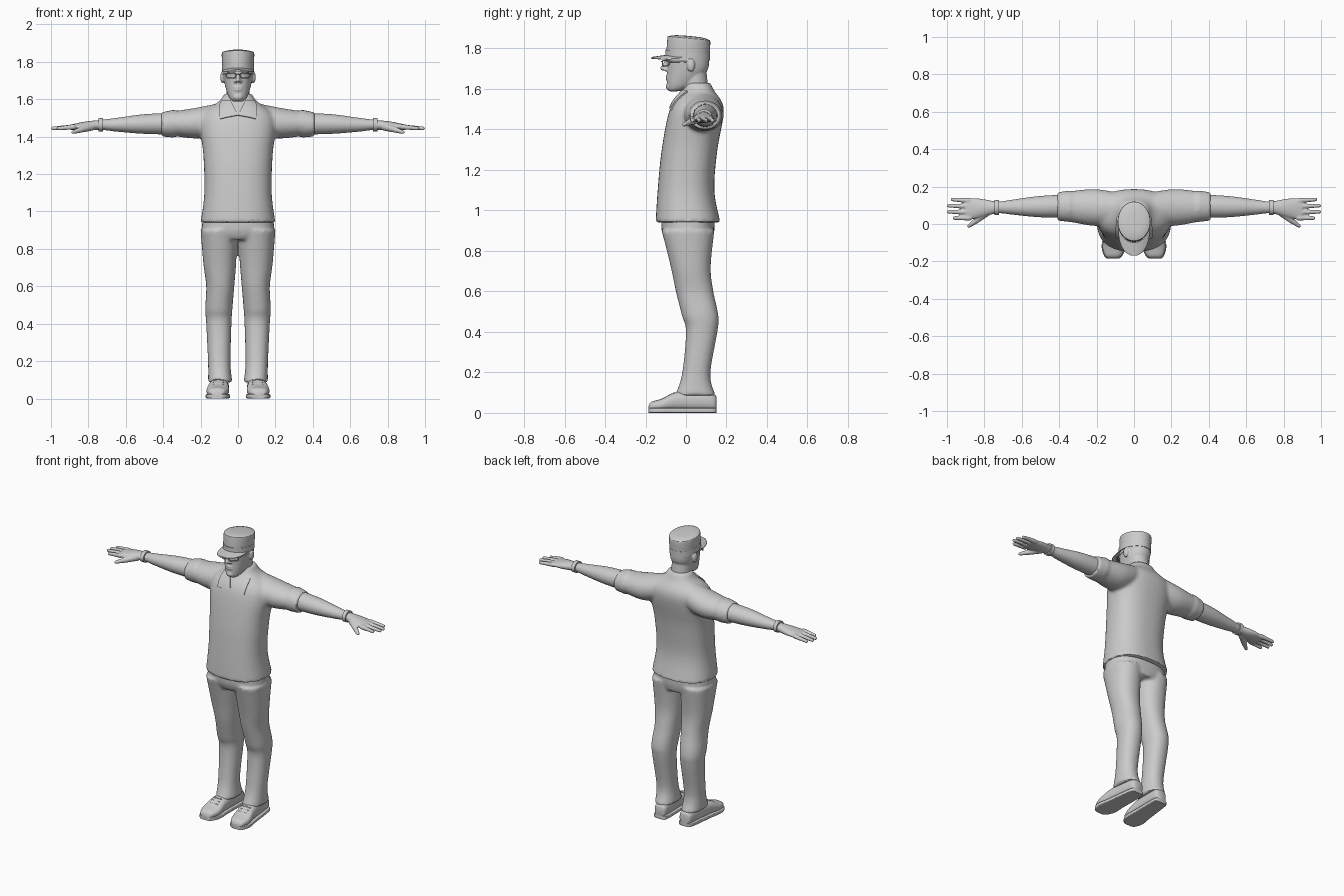
import bpy, bmesh, math
from mathutils import Vector, Matrix

if "Cube" in bpy.data.objects:
    bpy.data.objects.remove(bpy.data.objects["Cube"])

clay = bpy.data.materials.new("light grey")
clay.use_nodes = True
grey = (0.6, 0.6, 0.6, 1)
clay.diffuse_color = grey
clay.node_tree.nodes["Principled BSDF"].inputs["Base Color"].default_value = grey


def spline(rings, steps):
    """Smoothly interpolate rows of numbers."""
    rows = [Vector(ring) for ring in rings]
    last = len(rows) - 1
    result = []
    for i in range(last):
        start, end = rows[i], rows[i + 1]
        leave = (end - rows[max(i - 1, 0)]) / 2
        arrive = (rows[min(i + 2, last)] - start) / 2
        for step in range(steps):
            t = step / steps
            blend = t * t * (3 - 2 * t)
            result.append(start.lerp(end, blend) + leave * t * (1 - t) ** 2
                          - arrive * t * t * (1 - t))
    return result + [rows[last]]


def rounded(value, power):
    return math.copysign(abs(value) ** (2 / power), value)


def loft(bm, axis, rings, power=2, sides=40, steps=5, bend=None):
    """Rings are (position, low a, high a, low b, high b) along an axis."""
    loops = []
    for t, a_low, a_high, b_low, b_high in spline(rings, steps):
        loop = []
        for k in range(sides):
            angle = math.tau * k / sides
            a = (a_low + a_high + (a_high - a_low) * rounded(math.cos(angle), power)) / 2
            b = (b_low + b_high + (b_high - b_low) * rounded(math.sin(angle), power)) / 2
            point = Vector({"x": (t, a, b), "y": (a, t, b), "z": (a, b, t)}[axis])
            if bend:
                point.z += bend(point)
            loop.append(bm.verts.new(point))
        loops.append(loop)
    for lower, upper in zip(loops, loops[1:]):
        for k in range(sides):
            bm.faces.new((lower[k - 1], lower[k], upper[k], upper[k - 1]))
    bm.faces.new(loops[0])
    bm.faces.new(loops[-1])


def upright(bm, rows, **options):
    """Symmetric loft from (height, half width, front, back)."""
    loft(bm, "z", [(z, -half, half, front, back) for z, half, front, back in rows], **options)


def ball(bm, centre, size):
    place = Matrix.Translation(centre) @ Matrix.Diagonal((*size, 1))
    bmesh.ops.create_uvsphere(bm, u_segments=16, v_segments=10, radius=1, matrix=place)


def rod(bm, start, end, start_radius, end_radius):
    """Tapered rod with round ends."""
    start, end = Vector(start), Vector(end)
    along = end - start
    turn = along.to_track_quat("Z", "Y").to_matrix().to_4x4()
    bmesh.ops.create_cone(bm, cap_ends=True, segments=12, radius1=start_radius,
                          radius2=end_radius, depth=along.length,
                          matrix=Matrix.Translation((start + end) / 2) @ turn)
    ball(bm, start, [start_radius] * 3)
    ball(bm, end, [end_radius] * 3)


def finish(name, bm, voxel=0, mirror=False, wrap=None):
    """Turn the mesh into an object with its modifiers baked in."""
    bmesh.ops.recalc_face_normals(bm, faces=bm.faces)
    mesh = bpy.data.meshes.new(name)
    bm.to_mesh(mesh)
    bm.free()
    part = bpy.data.objects.new(name, mesh)
    bpy.context.collection.objects.link(part)
    if wrap:
        shrink = part.modifiers.new("wrap", "SHRINKWRAP")
        shrink.target, shrink.offset = wrap, 0.007
        part.modifiers.new("thick", "SOLIDIFY").thickness = 0.009
    if mirror:
        part.modifiers.new("mirror", "MIRROR").use_mirror_merge = False
    if voxel:
        part.modifiers.new("fuse", "REMESH").voxel_size = voxel
        part.modifiers.new("soften", "SMOOTH").iterations = 4
    graph = bpy.context.evaluated_depsgraph_get()
    baked = bpy.data.meshes.new_from_object(part.evaluated_get(graph))
    part.modifiers.clear()
    part.data = baked
    baked.materials.clear()
    baked.materials.append(clay)
    bpy.ops.object.select_all(action="DESELECT")
    part.select_set(True)
    bpy.context.view_layer.objects.active = part
    bpy.ops.object.shade_smooth_by_angle(angle=math.radians(45))
    return part


# Shirt: torso, short sleeves and turned cuffs fused together
bm = bmesh.new()
upright(bm, [(.94, .2, -.15, .17), (1.1, .18, -.14, .14), (1.3, .185, -.12, .155),
             (1.5, .2, -.08, .187), (1.59, .1, -.02, .14), (1.63, .074, 0, .12)], power=2.4)
for side in (1, -1):
    sleeve = [(.1, 0, .17, 1.42, 1.58), (.22, -.01, .187, 1.39, 1.555), (.38, .02, .17, 1.41, 1.53)]
    cuff = [(.34, .01, .18, 1.395, 1.545), (.41, .017, .17, 1.4, 1.53)]
    for rings in (sleeve, cuff):
        loft(bm, "x", [(side * x, *ring) for x, *ring in rings])
shirt = finish("shirt", bm, voxel=.011)

# Shirt collar flaps
bm = bmesh.new()
inner, tip, shoulder, neck = map(Vector, ((0, -.09, 1.52), (.1, -.09, 1.5), (.1, 0, 1.6), (.04, -.03, 1.6)))
count = 8
grid = [[bm.verts.new(inner.lerp(tip, i / count).lerp(neck.lerp(shoulder, i / count), j / count))
         for j in range(count + 1)] for i in range(count + 1)]
for row, following in zip(grid, grid[1:]):
    for j in range(count):
        bm.faces.new((row[j], following[j], following[j + 1], row[j + 1]))
finish("collar_flaps", bm, mirror=True, wrap=shirt)

# Trousers: two legs and the hips
bm = bmesh.new()
upright(bm, [(.85, .12, -.1, .13), (.9, .19, -.12, .14), (1, .18, -.12, .14)], power=2.5)
for side in (1, -1):
    leg = [(.085, .03, .16, -.055, .147), (.19, .04, .16, -.02, .12), (.4, .035, .17, 0, .155),
           (.48, .03, .175, -.02, .16), (.6, .02, .17, -.05, .135), (.72, .01, .185, -.075, .122),
           (.9, 0, .2, -.12, .14)]
    loft(bm, "z", [(z, side * inside, side * outside, front, back)
                   for z, inside, outside, front, back in leg], power=2.2)
finish("trousers", bm, voxel=.01)

# Shoes and soles share one outline of (y, half width, top)
outline = [(-.185, .025, .035), (-.17, .044, .055), (-.12, .06, .07), (-.04, .053, .105),
           (.1, .045, .105), (.14, .038, .09), (.15, .025, .08)]


def foot(bm, flare, bottom, top_limit, power):
    rings = []
    for y, half, top in outline:
        middle = .1 - y / 15
        half += flare
        rings.append((y, middle - half, middle + half, bottom, min(top, top_limit)))
    loft(bm, "y", rings, power=power)


bm = bmesh.new()
foot(bm, flare=0, bottom=.01, top_limit=1, power=2.5)
for lace in range(3):
    y, z = -.1 + lace * .02, .075 + lace * .011
    rod(bm, (.08, y, z), (.13, y, z), .005, .005)
finish("shoes", bm, mirror=True)
bm = bmesh.new()
foot(bm, flare=.005, bottom=0, top_limit=.024, power=7)
finish("shoe_soles", bm, mirror=True)

# Forearms and hands
bm = bmesh.new()
loft(bm, "x", [(.3, .035, .16, 1.41, 1.53), (.5, .036, .15, 1.415, 1.52), (.65, .05, .13, 1.427, 1.5),
               (.73, .057, .12, 1.436, 1.49), (.82, .035, .135, 1.432, 1.48), (.9, .02, .137, 1.437, 1.463)])
for finger, reach in enumerate((.97, .99, .99, .96)):
    knuckle = (.88, .125 - finger * .031, 1.452)
    rod(bm, knuckle, (reach, .131 - finger * .033, 1.444), .0145, .01)
thumb = (.84, .02, 1.437)
rod(bm, (.785, .065, 1.453), thumb, .022, .016)
rod(bm, thumb, (.882, -.01, 1.424), .016, .01)
finish("arms_and_hands", bm, voxel=.0045, mirror=True)

# Wrist bands
bm = bmesh.new()
band = (.048, .128, 1.428, 1.5)
loft(bm, "x", [(.723, *band), (.747, *band)], steps=1)
finish("wrist_bands", bm, mirror=True)

# Head: neck, skull, chin, nose, mouth, brows and ears
bm = bmesh.new()
upright(bm, [(1.5, .063, -.02, .12), (1.7, .06, -.02, .1)])
upright(bm, [(1.588, .025, -.08, -.045), (1.6, .042, -.09, 0), (1.63, .057, -.094, .05),
             (1.69, .073, -.094, .105), (1.75, .08, -.096, .114), (1.8, .078, -.09, .11)], power=2.2)
ball(bm, (0, -.083, 1.612), (.026, .017, .02))
rod(bm, (0, -.092, 1.74), (0, -.115, 1.702), .01, .012)
for side in (1, -1):
    for lip in (1.65, 1.663):
        rod(bm, (0, -.094, lip), (side * .018, -.092, lip), .007, .005)
    rod(bm, (side * .015, -.092, 1.745), (side * .05, -.08, 1.748), .01, .009)
    ball(bm, (side * .014, -.1, 1.696), (.009, .012, .009))
    ball(bm, (side * .083, .024, 1.718), (.012, .02, .033))
finish("head", bm, voxel=.0045)

# Glasses
bm = bmesh.new()
wire = (.003, .003)
rim = []
for k in range(16):
    angle = math.tau * k / 16
    x = .038 + .026 * rounded(math.cos(angle), 3)
    rim.append((x, -.117 + 8 * x * x, 1.727 + .014 * rounded(math.sin(angle), 3)))
for k in range(16):
    rod(bm, rim[k - 1], rim[k], *wire)
rod(bm, (0, -.12, 1.735), rim[7], *wire)
rod(bm, rim[1], (.083, .02, 1.735), *wire)
finish("glasses", bm, mirror=True)

# Cap with a band round its foot, tilted back a little
bm = bmesh.new()
tilt = lambda point: -.09 * point.y
upright(bm, [(1.75, .083, -.098, .115), (1.84, .087, -.092, .12), (1.853, .08, -.085, .112),
             (1.861, .05, -.05, .08), (1.863, .01, 0, .03)], bend=tilt)
hatband = (.086, -.102, .118)
upright(bm, [(1.75, *hatband), (1.785, *hatband)], steps=1, bend=tilt)
finish("cap", bm)

# Cap brim: a half ellipse drooping forward and to the sides
bm = bmesh.new()
brim = []
for k in range(12):
    reach = math.sin(math.pi / 2 * k / 11.5)
    half = .084 * math.sqrt(1 - reach ** 2.5)
    z = 1.771 - .022 * reach
    brim.append((-.02 - .15 * reach, -half, half, z, z + .009))
loft(bm, "y", brim, power=4, steps=1, bend=lambda point: -3 * point.x ** 2)
finish("cap_brim", bm)
